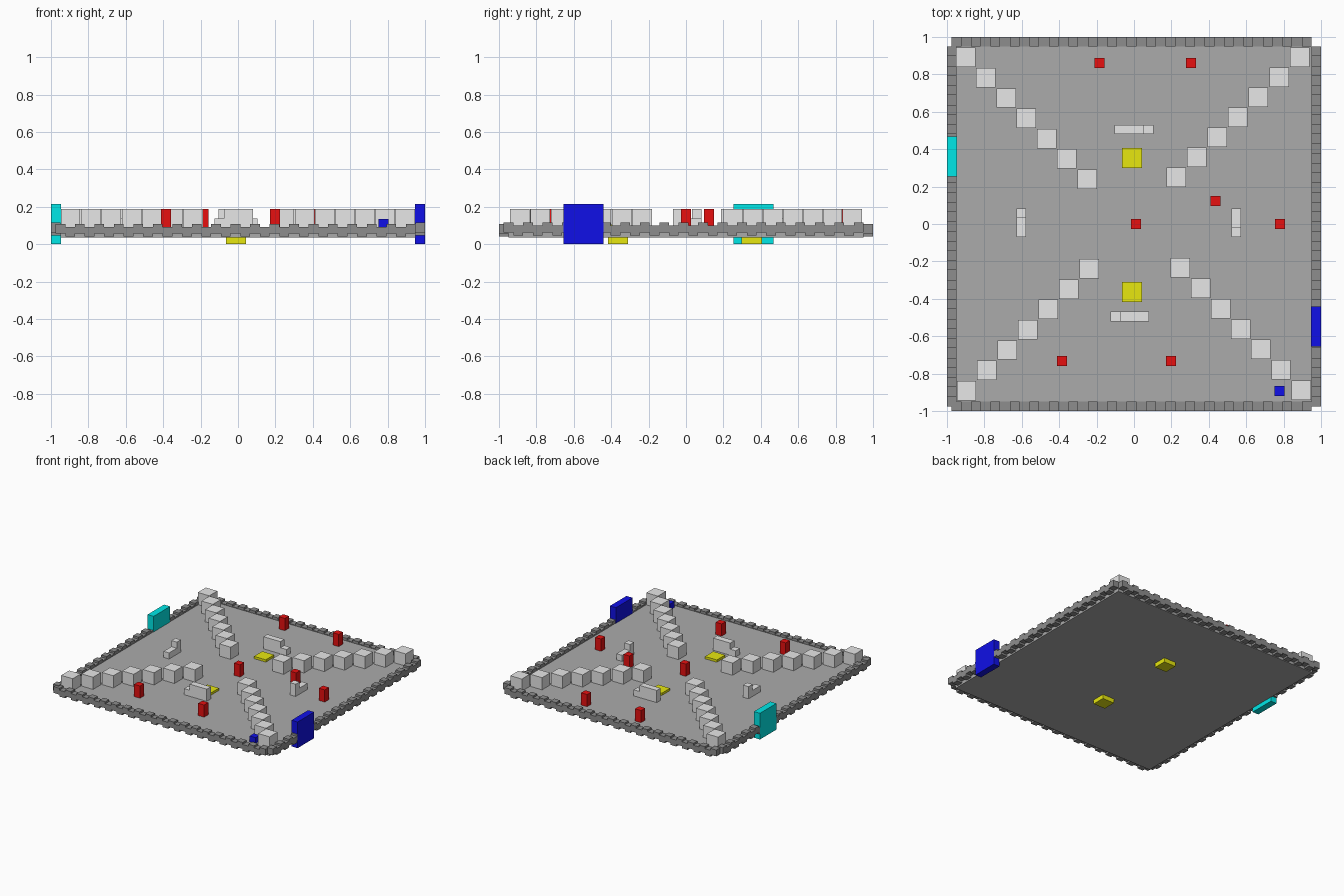
import bpy
import bmesh
from mathutils import Matrix, Vector

old = bpy.data.objects.get("Cube")
if old:
    bpy.data.objects.remove(old, do_unlink=True)


def material(name, r, g, b):
    m = bpy.data.materials.new(name)
    m.use_nodes = True
    m.diffuse_color = (r, g, b, 1)
    m.node_tree.nodes["Principled BSDF"].inputs["Base Color"].default_value = (r, g, b, 1)
    return m


FLOOR = material("floor grey", 0.41, 0.41, 0.41)
WALL = material("wall dark grey", 0.27, 0.27, 0.27)
STONE = material("stone light grey", 0.8, 0.8, 0.8)
RED = material("red", 0.8, 0.005, 0.005)
BLUE = material("blue", 0.005, 0.005, 0.8)
CYAN = material("cyan", 0.0, 0.8, 0.8)
YELLOW = material("yellow", 0.8, 0.8, 0.005)


def boxes(name, mat, spans):
    """One object from boxes given as (low corner, high corner)."""
    bm = bmesh.new()
    for low, high in spans:
        low, high = Vector(low), Vector(high)
        place = Matrix.Translation((low + high) / 2) @ Matrix.Diagonal((*(high - low), 1))
        bmesh.ops.create_cube(bm, size=1, matrix=place)
    mesh = bpy.data.meshes.new(name)
    bm.to_mesh(mesh)
    bm.free()
    mesh.materials.append(mat)
    ob = bpy.data.objects.new(name, mesh)
    bpy.context.collection.objects.link(ob)
    return ob


def column(x, y, width, z0, z1):
    h = width / 2
    return (x - h, y - h, z0), (x + h, y + h, z1)


UNIT = 0.104          # full block
HALF = UNIT / 2       # half block
TOP = 0.087           # floor surface
EDGE = 0.948          # inner face of the walls
OUT = 0.999           # outer face of the walls

# Floor slab
boxes("floor", FLOOR, [((-EDGE, -EDGE, 0.035), (EDGE, EDGE, TOP))])


# Battlement walls: half blocks alternating between two heights
def wall(name, along_x, side, low_z):
    inner, outer = sorted((side * EDGE, side * OUT))
    spans = []
    for i in range(37):
        a = -0.975 + i * HALF
        z = low_z + (0.016 if i % 2 == 0 else 0)
        if along_x:
            spans.append(((a, inner, z), (a + HALF, outer, z + HALF)))
        else:
            spans.append(((inner, a, z), (outer, a + HALF, z + HALF)))
    boxes(name, WALL, spans)


wall("front_wall", True, -1, 0.041)
wall("back_wall", True, 1, 0.041)
wall("left_wall", False, 1, 0.047)
wall("right_wall", False, -1, 0.047)

# Diagonal rows of stone blocks, from each corner towards the middle
rows = {
    "back_right_row": ((-0.9, 0.89), (-0.25, 0.24)),
    "back_left_row": ((0.885, 0.89), (0.225, 0.25)),
    "front_right_row": ((-0.895, -0.89), (-0.24, -0.24)),
    "front_left_row": ((0.893, -0.888), (0.248, -0.235)),
}
for name, (start, end) in rows.items():
    points = [Vector(start).lerp(Vector(end), i / 6) for i in range(7)]
    boxes(name, STONE, [column(p.x, p.y, UNIT, 0.083, 0.187) for p in points])


# Stepped barriers: a low bar with a shorter bar on top
def barrier(name, low, high, top_low, top_high):
    boxes(name, STONE, [((*low, 0.083), (*high, 0.137)),
                        ((*top_low, 0.135), (*top_high, 0.187))])


barrier("back_barrier", (-0.105, 0.48), (0.105, 0.53), (-0.105, 0.48), (0.05, 0.53))
barrier("front_barrier", (-0.125, -0.52), (0.08, -0.467), (-0.075, -0.52), (0.08, -0.467))
barrier("right_barrier", (-0.627, -0.07), (-0.577, 0.083), (-0.627, 0.031), (-0.577, 0.083))
barrier("left_barrier", (0.522, -0.07), (0.573, 0.083), (0.522, -0.07), (0.573, -0.018))

# Red posts
posts = [(-0.185, 0.86), (0.305, 0.86), (0.435, 0.123), (0.01, 0),
         (0.78, 0), (-0.385, -0.733), (0.197, -0.733)]
for x, y in posts:
    boxes("red_post", RED, [column(x, y, 0.054, 0.083, 0.187)])

# Yellow pads set through the floor
for name, y in (("back_pad", 0.352), ("front_pad", -0.363)):
    boxes(name, YELLOW, [column(-0.01, y, 0.108, 0, 0.106)])

# Gates and the small corner block
boxes("right_gate", CYAN, [((-1, 0.255, 0), (-0.945, 0.468, 0.215))])
boxes("left_gate", BLUE, [((0.945, -0.655, 0), (1, -0.44, 0.215))])
boxes("corner_block", BLUE, [column(0.777, -0.893, 0.054, 0.083, 0.135)])
